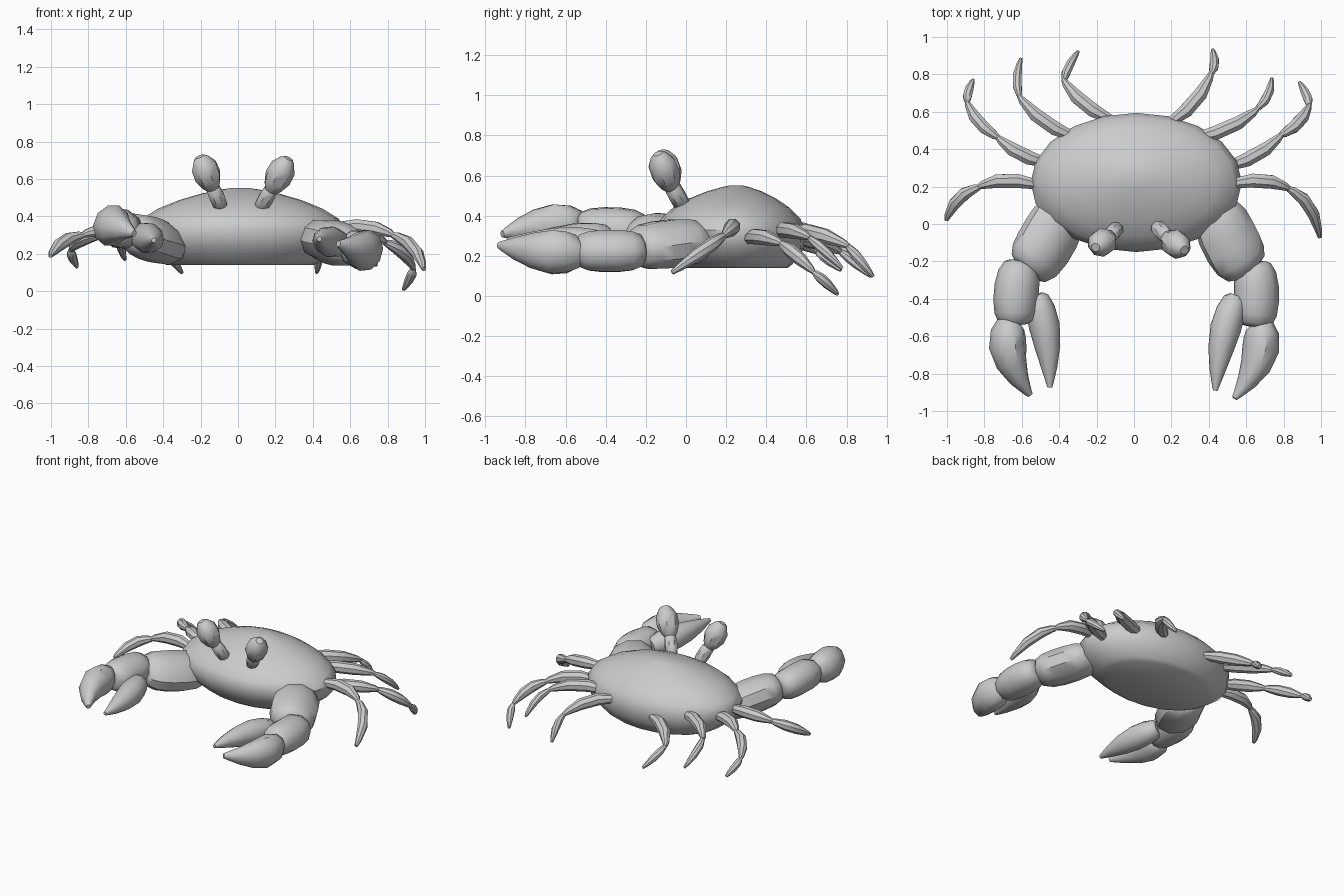
import bpy, bmesh, math
from mathutils import Vector

if "Cube" in bpy.data.objects:
    bpy.data.objects.remove(bpy.data.objects["Cube"])


def loft(name, rings, angle=40):
    """Skin a list of closed rings, with capped ends."""
    bm = bmesh.new()
    loops = [[bm.verts.new(p) for p in r] for r in rings]
    n = len(loops[0])
    for a, b in zip(loops, loops[1:]):
        for i in range(n):
            j = (i + 1) % n
            bm.faces.new((a[i], a[j], b[j], b[i]))
    bm.faces.new(loops[0][::-1])
    bm.faces.new(loops[-1])
    bmesh.ops.recalc_face_normals(bm, faces=bm.faces)
    me = bpy.data.meshes.new(name)
    bm.to_mesh(me)
    bm.free()
    ob = bpy.data.objects.new(name, me)
    bpy.context.collection.objects.link(ob)
    bpy.ops.object.select_all(action='DESELECT')
    ob.select_set(True)
    bpy.context.view_layer.objects.active = ob
    bpy.ops.object.shade_smooth_by_angle(angle=math.radians(angle))


# Thickness along a segment, t from 0 to 1
def blob(t):
    return .5 + .5 * max(0, 1 - abs(2 * t - 1) ** 3) ** .5


def finger(t):
    return blob(min(t, .5)) * (1 - .85 * max(0, (t - .35) / .65) ** 1.7)


def slim(t):
    return .42 + .58 * max(0, math.sin(math.pi * t)) ** .8 - .12 * t


def segment(name, a, mid, b, w, h, profile, roll=0, sides=8, steps=7):
    """Blob swept along a curve through a, mid and b; w, h are half sizes."""
    a, mid, b = Vector(a), Vector(mid), Vector(b)
    c = mid * 2 - (a + b) / 2
    rings = []
    for k in range(steps + 1):
        t = (1 - math.cos(math.pi * k / steps)) / 2
        s = profile(t) * 1.05
        p = a * (1 - t) ** 2 + c * 2 * t * (1 - t) + b * t * t
        d = ((c - a) * (1 - t) + (b - c) * t).normalized()
        side = Vector((0, 0, 1)).cross(d).normalized()
        up = d.cross(side)
        u = side * math.cos(roll) - up * math.sin(roll)
        v = up * math.cos(roll) + side * math.sin(roll)
        angles = [math.tau * (i + .5) / sides for i in range(sides)]
        rings.append([p + u * (w * s * math.cos(q)) + v * (h * s * math.sin(q)) for q in angles])
    loft(name, rings)


# Shell: flat belly below the widest line, dome above it
def shell_ring(z, scale, cy):
    angles = [math.tau * i / 20 for i in range(20)]
    return [(.012 + .565 * scale * math.cos(q), cy + .372 * scale * math.sin(q), z) for q in angles]


rings = [shell_ring(.33 - .19 * u, 1 - .3 * u ** 2.5, .222 + .025 * u) for u in (1, .9, .5)]
for k in range(7):
    u = .98 * math.sin(math.pi / 2 * k / 6)
    rings.append(shell_ring(.33 + .225 * u, (1 - u ** 1.7) ** .7, .222 + .03 * u ** 3))
loft("shell", rings, 50)

# Claw arms: one plan outline (start, middle, end), laid on a sloping plane on each side
claw_arm = [
    ("upper_arm", blob, .152, .115, (.37, .10), (.465, -.09), (.575, -.25)),
    ("forearm", blob, .116, .103, (.60, -.205), (.63, -.37), (.63, -.54)),
    ("claw_outer", finger, .095, .109, (.65, -.52), (.668, -.70), (.555, -.915)),
    ("claw_inner", finger, .08, .08, (.525, -.38), (.47, -.60), (.45, -.875)),
]
for part, profile, w, h, *plan in claw_arm:
    left = [(-x, y, .335 - .35 * (.63 - x)) for x, y in plan]
    segment("left_" + part, *left, w, h, profile, math.radians(21), 10)
    right = []
    for x, y in plan:
        x += .055 + .08 * y
        right.append((x, y * 1.018, .22 - .25 * (x - .67)))
    segment("right_" + part, *right, w, h, profile, math.radians(14), 10)

# Walking legs: joints from the shell to the tip; each segment bows outward
legs = {
    "left_leg_1": [(-.48, .20, .31), (-.825, .197, .30), (-1, .025, .19)],
    "left_leg_2": [(-.44, .32, .29), (-.725, .463, .30), (-.89, .65, .22), (-.86, .77, .13)],
    "left_leg_3": [(-.28, .45, .31), (-.608, .68, .30), (-.605, .88, .17)],
    "left_leg_4": [(-.10, .55, .28), (-.372, .768, .22), (-.30, .92, .10)],
    "right_leg_1": [(.50, .21, .34), (.825, .187, .30), (.99, -.065, .12)],
    "right_leg_2": [(.47, .30, .28), (.785, .477, .26), (.935, .635, .12), (.885, .755, .01)],
    "right_leg_3": [(.28, .45, .31), (.655, .615, .29), (.735, .775, .14)],
    "right_leg_4": [(.17, .53, .32), (.41, .805, .25), (.42, .93, .10)],
}
for leg, joints in legs.items():
    out = -1 if leg.startswith("left") else 1
    front = leg.endswith("1")
    for i, (a, b) in enumerate(zip(joints, joints[1:])):
        a, b = Vector(a), Vector(b)
        span = (b - a).length
        bow = Vector((out * .08, .1 if front else -.05, .07)) * span
        last = i > 0 and i == len(joints) - 2 and not front
        r = .027 if last else .043 - .006 * i
        segment(f"{leg}_part_{i + 1}", a, (a + b) / 2 + bow, b + (b - a) * .02, r, r, slim, steps=5)

# Eyes on stalks
eyes = {"left": [(-.085, -.015, .44), (-.14, -.075, .565), (-.205, -.125, .72)],
        "right": [(.115, -.005, .44), (.185, -.08, .555), (.27, -.14, .71)]}
for side, points in eyes.items():
    base, neck, top = map(Vector, points)
    segment(f"{side}_eye_stalk", base, (base + neck) / 2, neck, .042, .042, blob, steps=4)
    segment(f"{side}_eye", neck - (top - neck) * .12, (neck + top) / 2, top, .078, .078, slim, steps=5)
